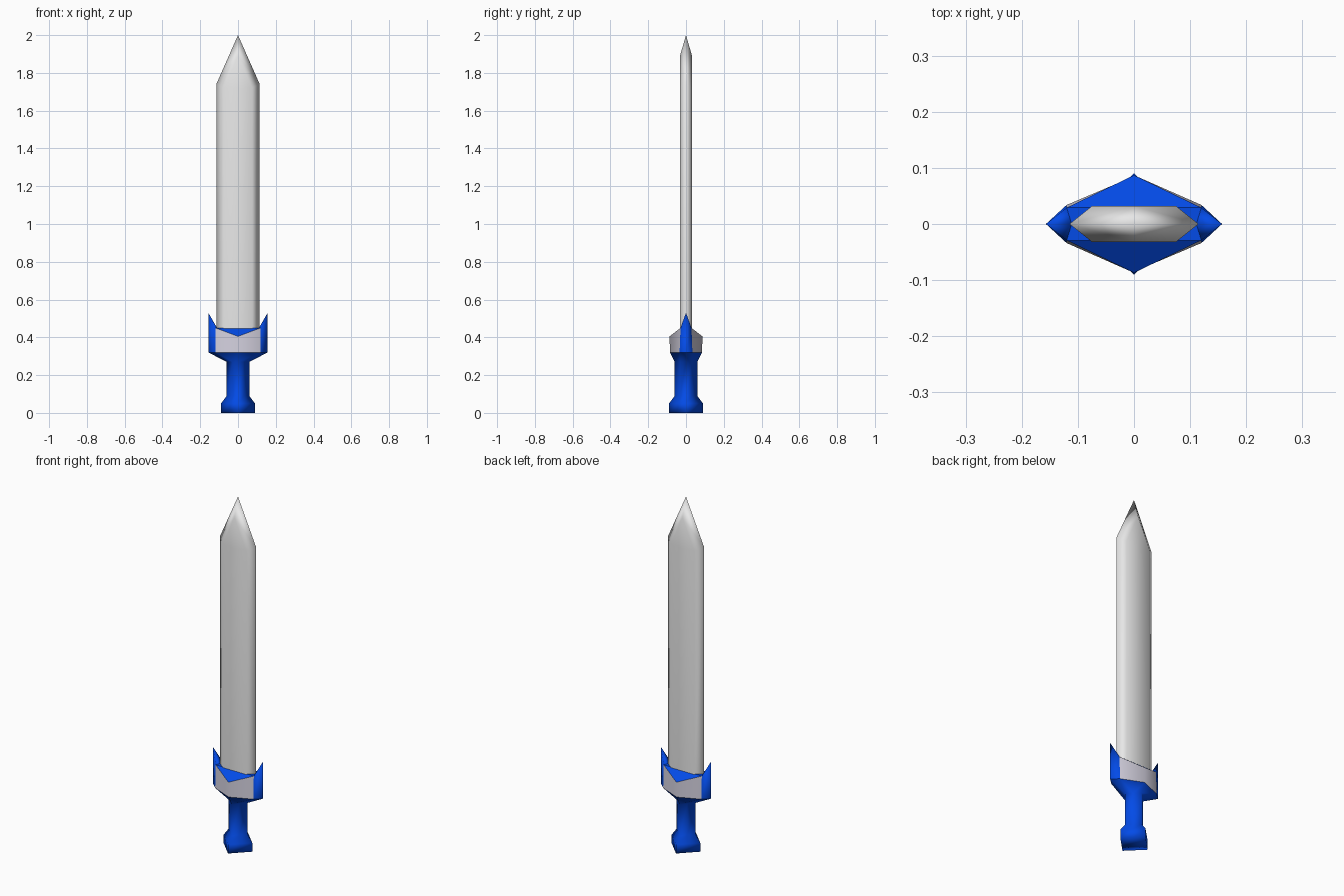
import bpy, bmesh, math

cube = bpy.data.objects.get("Cube")
if cube:
    bpy.data.objects.remove(cube, do_unlink=True)


def material(name, rgb):
    mat = bpy.data.materials.new(name)
    mat.use_nodes = True
    colour = (*rgb, 1)
    mat.diffuse_color = colour
    mat.node_tree.nodes["Principled BSDF"].inputs["Base Color"].default_value = colour
    return mat


BLUE = material("royal_blue", (0.001, 0.072, 0.82))
STEEL = material("blade_steel", (0.8, 0.8, 0.8))
SILVER = material("lavender_silver", (0.66, 0.64, 0.74))


def finish(name, bm, mats):
    for face in bm.faces:
        face.smooth = True
    mesh = bpy.data.meshes.new(name)
    bm.to_mesh(mesh)
    bm.free()
    for mat in mats:
        mesh.materials.append(mat)
    obj = bpy.data.objects.new(name, mesh)
    bpy.context.collection.objects.link(obj)


def ring(bm, side, corner, front):
    """Eight points from three (x, y, z) points mirrored in x and y."""
    pts = [side, corner, front]
    pts += [(-x, y, z) for x, y, z in (corner, side)]
    pts += [(-corner[0], -corner[1], corner[2]), (0, -front[1], front[2]),
            (corner[0], -corner[1], corner[2])]
    return [bm.verts.new(p) for p in pts]


def bridge(bm, a, b):
    n = len(a)
    return [bm.faces.new((a[i], a[(i + 1) % n], b[(i + 1) % n], b[i])) for i in range(n)]


# Outline shared by the guard and the flare under it
GUARD_BASE = ((0.157, 0, 0.32), (0.12, 0.034, 0.32), (0, 0.085, 0.32))

# Grip: diamond section with pommel, flaring out to meet the guard
bm = bmesh.new()
rings = []
for r, z in [(0.09, 0), (0.09, 0.05), (0.06, 0.09), (0.06, 0.27)]:
    rings.append(ring(bm, (r, 0, z), (r / 2, r / 2, z), (0, r, z)))
rings.append(ring(bm, *GUARD_BASE))
for a, b in zip(rings, rings[1:]):
    bridge(bm, a, b)
bm.faces.new(rings[0])
bmesh.ops.recalc_face_normals(bm, faces=bm.faces)
finish("grip", bm, [BLUE])

# Guard: silver front and back plates, blue side horns and sloping top
bm = bmesh.new()
low = ring(bm, *GUARD_BASE)
top = ring(bm, (0.157, 0, 0.53), (0.12, 0.029, 0.45), (0, 0.087, 0.405))
walls = bridge(bm, low, top)
plates = [walls[i] for i in (1, 2, 5, 6)]
for face in plates:
    face.material_index = 1
horns = [walls[i] for i in (0, 3, 4, 7)]
rim = []
for i, side in ((0, 1), (4, -1)):
    # Ridged inner side of each horn
    ridge = bm.verts.new((side * 0.111, 0, 0.45))
    horns += [bm.faces.new((top[i], top[i + 1], ridge)),
              bm.faces.new((top[i], ridge, top[i - 1]))]
    rim += [top[i - 1], ridge, top[i + 1]]
shoulders = [bm.faces.new((top[i - 1], top[i], top[i + 1])) for i in (2, 6)]
deck = [bm.faces.new(rim)]
bmesh.ops.recalc_face_normals(bm, faces=bm.faces)

# Keep crisp edges between the plates, horns, shoulders and deck
group = {face: n for n, faces in enumerate((plates, horns, shoulders, deck)) for face in faces}
for edge in bm.edges:
    edge.smooth = len({group[face] for face in edge.link_faces}) == 1
finish("guard", bm, [BLUE, SILVER])

# Blade: hexagonal section with bevelled edges and a pointed tip, open where it enters the guard
bm = bmesh.new()
points = [(0, 0, 2)]
for s in (-1, 1):
    points += [(s * 0.115, 0, 0.43), (s * 0.115, 0, 1.74), (0, s * 0.032, 1.89)]
    for t in (-1, 1):
        points += [(s * 0.075, t * 0.032, z) for z in (0.43, 1.72)]
for p in points:
    bm.verts.new(p)
bmesh.ops.convex_hull(bm, input=bm.verts)
bmesh.ops.dissolve_limit(bm, angle_limit=math.radians(2), verts=bm.verts, edges=bm.edges)
bmesh.ops.recalc_face_normals(bm, faces=bm.faces)
base = [f for f in bm.faces if f.normal.z < -0.9]
bmesh.ops.delete(bm, geom=base, context='FACES_ONLY')
finish("blade", bm, [STEEL])
